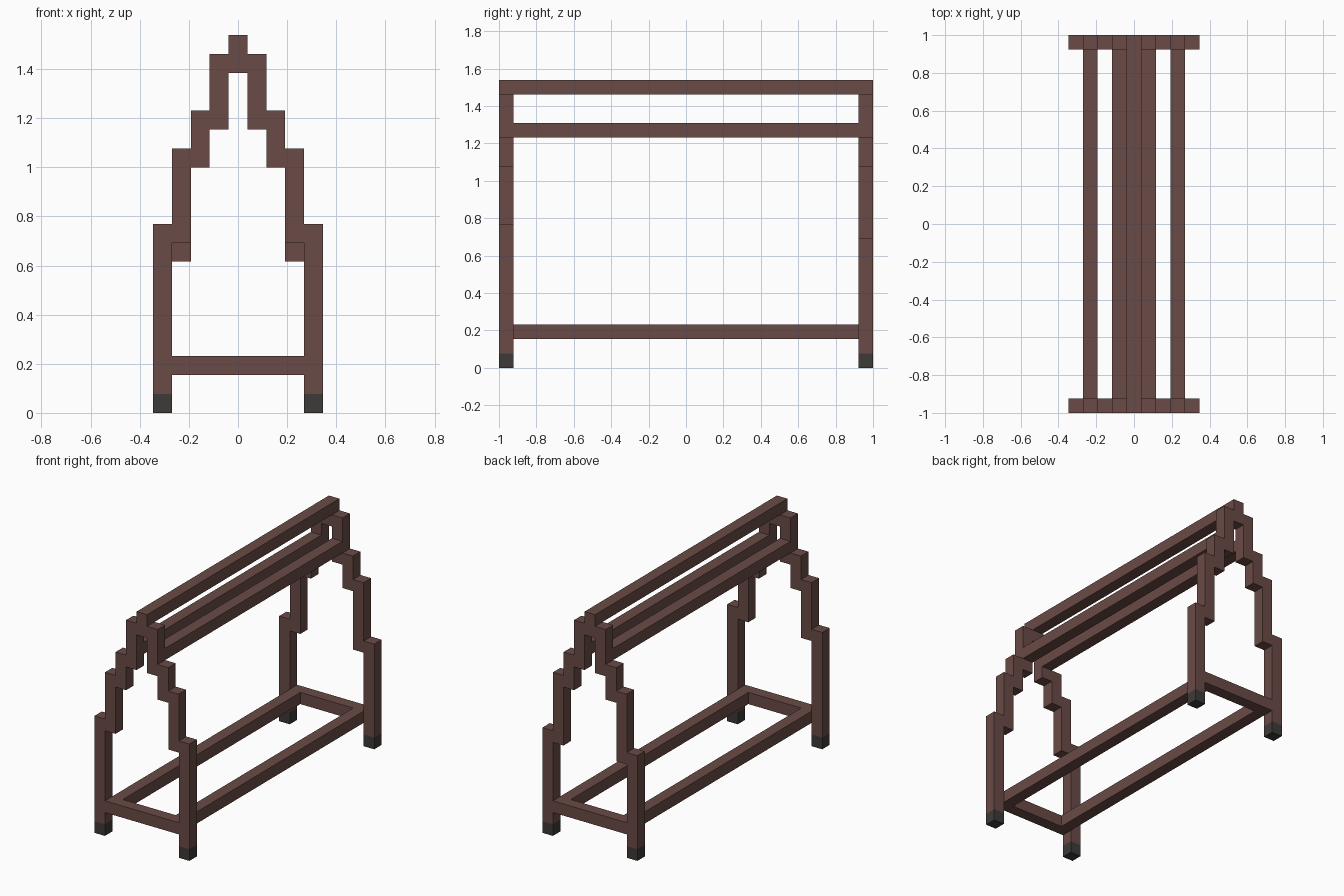
import bpy
import bmesh
from mathutils import Matrix, Vector

U = 1 / 13  # thickness of one beam, the module of the whole frame

if "Cube" in bpy.data.objects:
    bpy.data.objects.remove(bpy.data.objects["Cube"], do_unlink=True)


def make_material(name, rgb):
    mat = bpy.data.materials.new(name)
    mat.use_nodes = True
    color = (*rgb, 1)
    mat.diffuse_color = color
    mat.node_tree.nodes["Principled BSDF"].inputs["Base Color"].default_value = color
    return mat


wood = make_material("dark brown wood", (0.144, 0.070, 0.061))
rubber = make_material("charcoal foot", (0.048, 0.042, 0.041))


def beam(name, x, y, z, mat=wood):
    """Box from (min, max) spans given in beam modules."""
    spans = (x, y, z)
    center = Vector([(a + b) / 2 * U for a, b in spans])
    size = Vector([(b - a) * U for a, b in spans])
    bm = bmesh.new()
    bmesh.ops.create_cube(bm, size=1, matrix=Matrix.Diagonal((*size, 1)))
    mesh = bpy.data.meshes.new(name)
    bm.to_mesh(mesh)
    bm.free()
    mesh.materials.append(mat)
    obj = bpy.data.objects.new(name, mesh)
    obj.location = center
    bpy.context.collection.objects.link(obj)


def side_span(side, inner):
    """One-module x span on the given side, starting at inner."""
    return tuple(sorted((side * inner, side * (inner + 1))))


sides = (("left", 1), ("right", -1))

# Stepped end frames: the front legs are one module taller than the back ones
for end, y, leg_top in (("front", (-13, -12), 10), ("back", (12, 13), 9)):
    for label, side in sides:
        tag = f"{end}_{label}"
        outer = side_span(side, 3.5)
        beam(f"{tag}_foot", outer, y, (0, 1), rubber)
        beam(f"{tag}_leg", outer, y, (1, leg_top))
        beam(f"{tag}_lower_post", side_span(side, 2.5), y, (leg_top - 1, 14))
        beam(f"{tag}_middle_post", side_span(side, 1.5), y, (13, 16))
        beam(f"{tag}_upper_post", side_span(side, 0.5), y, (15, 19))
    beam(f"{end}_peak", (-0.5, 0.5), y, (18, 20))
    beam(f"{end}_crossbar", (-3.5, 3.5), y, (2, 3))

# Long rails joining the two ends
length = (-12, 12)
beam("ridge_rail", (-0.5, 0.5), length, (19, 20))
for label, side in sides:
    beam(f"{label}_upper_rail", side_span(side, 0.5), length, (16, 17))
    beam(f"{label}_lower_rail", side_span(side, 2.5), length, (2, 3))
